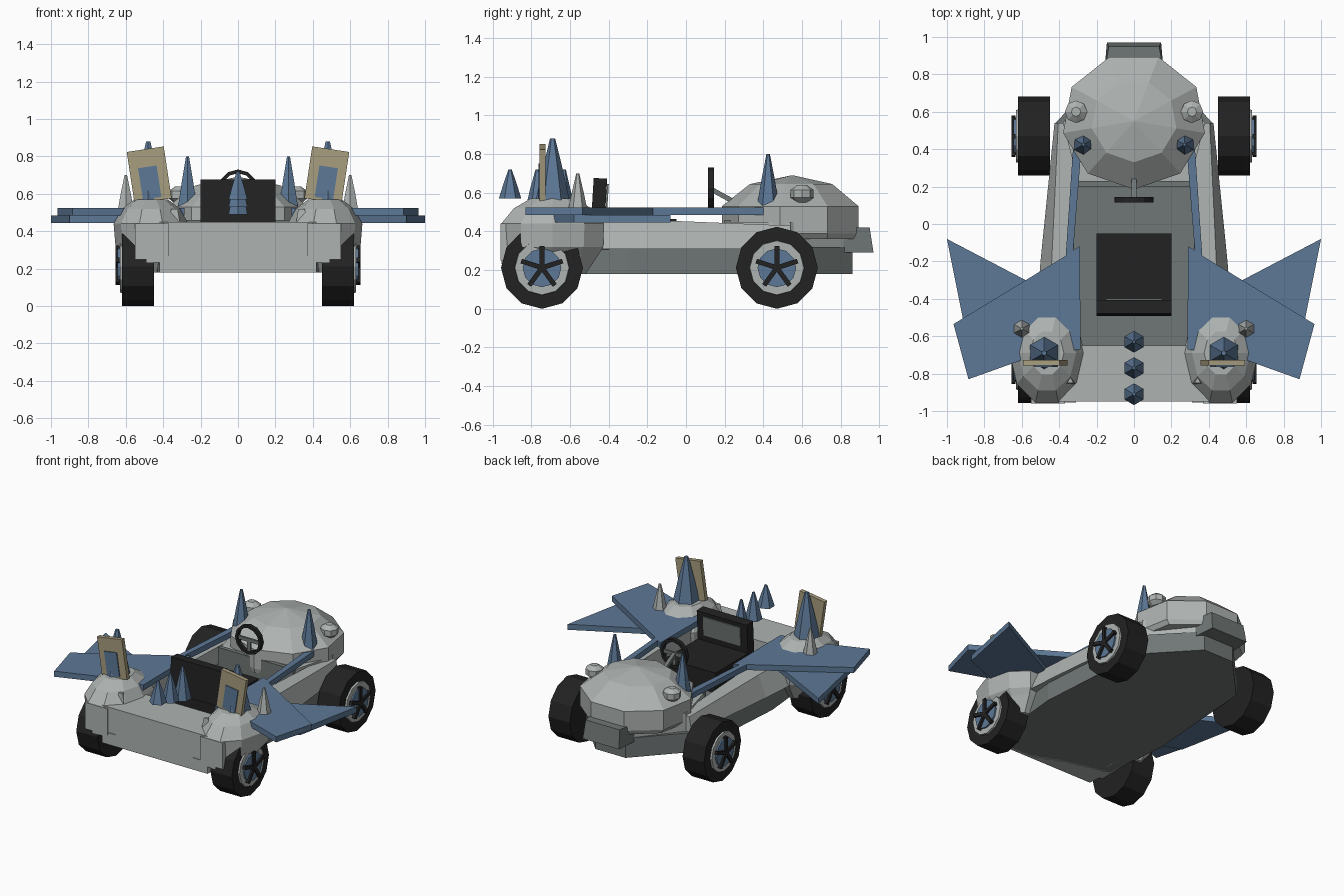
import bpy, bmesh, math
from mathutils import Matrix, Vector

if "Cube" in bpy.data.objects:
    bpy.data.objects.remove(bpy.data.objects["Cube"])


def material(name, rgb):
    m = bpy.data.materials.new(name)
    m.diffuse_color = (*rgb, 1)
    m.use_nodes = True
    m.node_tree.nodes["Principled BSDF"].inputs["Base Color"].default_value = m.diffuse_color
    return m


LIGHT = material("light grey", (0.42, 0.45, 0.44))
DARK = material("dark grey", (0.16, 0.185, 0.18))
BLUE = material("steel blue", (0.11, 0.19, 0.31))
BLACK = material("black", (0.016, 0.016, 0.016))
TAN = material("tan", (0.39, 0.34, 0.21))


def finish(name, bm, mat):
    bmesh.ops.recalc_face_normals(bm, faces=bm.faces)
    me = bpy.data.meshes.new(name)
    bm.to_mesh(me)
    bm.free()
    me.materials.append(mat)
    ob = bpy.data.objects.new(name, me)
    bpy.context.collection.objects.link(ob)
    return ob


def loft(name, rings, mat):
    """Skin a closed solid through rings of points."""
    bm = bmesh.new()
    rows = [[bm.verts.new(p) for p in r] for r in rings]
    n = len(rows[0])
    for a, b in zip(rows, rows[1:]):
        for i in range(n):
            j = (i + 1) % n
            bm.faces.new((a[i], a[j], b[j], b[i]))
    bm.faces.new(rows[0])
    bm.faces.new(rows[-1])
    return finish(name, bm, mat)


def ring(cx, cy, z, rx, ry, n, start=90):
    angles = [math.radians(start + 360 * i / n) for i in range(n)]
    return [(cx + rx * math.cos(a), cy + ry * math.sin(a), z) for a in angles]


def dome(name, cx, cy, profile, n, mat, start=90):
    return loft(name, [ring(cx, cy, z, rx, ry, n, start) for z, rx, ry in profile], mat)


def disc(name, cy, cz, profile, n, mat):
    """Solid of revolution around an x axis; profile is (x, radius)."""
    return loft(name, [[(x, cy + q[0], cz + q[1]) for q in ring(0, 0, 0, r, r, n)]
                       for x, r in profile], mat)


def prism(name, pts, z0, z1, mat):
    return loft(name, [[(x, y, z) for x, y in pts] for z in (z0, z1)], mat)


def box(name, c, s, mat, rot=0, axis='X'):
    bm = bmesh.new()
    bmesh.ops.create_cube(bm, size=1)
    M = Matrix.Translation(c) @ Matrix.Rotation(rot, 4, axis) @ Matrix.Diagonal((*s, 1))
    bmesh.ops.transform(bm, matrix=M, verts=bm.verts)
    return finish(name, bm, mat)


def both(half):
    return half + [(-x, y) for x, y in reversed(half)]


def spike(name, x, y, z0, z1, r, mat):
    h = z1 - z0
    return dome(name, x, y, [(z0, r, r), (z0 + 0.5 * h, r * 0.6, r * 0.6),
                             (z1, r * 0.15, r * 0.15)], 6, mat)


# floor pan, front deck and rear cowl base
prism("floor_pan", both([(0.12, 0.86), (0.42, 0.54), (0.48, -0.3), (0.42, -0.93)]), 0.18, 0.32, DARK)
prism("front_deck", both([(0.45, -0.65), (0.42, -0.95)]), 0.18, 0.45, LIGHT)
prism("cowl_base", both([(0.3, 0.23), (0.38, 0.54), (0.12, 0.86)]), 0.3, 0.45, LIGHT)
box("dashboard", (0, 0.215, 0.39), (0.6, 0.03, 0.14), DARK)

# rear cowl dome
dome("rear_cowl", 0, 0.55, [(0.36, 0.36, 0.36), (0.39, 0.385, 0.365), (0.53, 0.385, 0.365),
                            (0.645, 0.23, 0.22), (0.69, 0.005, 0.005)], 9, LIGHT, start=-90)

# rear bumper wedge
loft("rear_bumper", [[(-w, y0, z), (w, y0, z), (w2, y1, z), (-w2, y1, z)]
                     for z, w, w2, y0, y1 in ((0.29, 0.16, 0.145, 0.8, 0.97),
                                              (0.42, 0.16, 0.135, 0.8, 0.95))], DARK)

# seat with inset back panel
box("seat_cushion", (0, -0.24, 0.39), (0.4, 0.38, 0.15), BLACK)
box("seat_back", (0, -0.45, 0.55), (0.4, 0.07, 0.25), BLACK, -0.06)
box("seat_panel", (0, -0.408, 0.575), (0.3, 0.009, 0.14), DARK, -0.06)

# steering wheel: ring, spoke and column
bm = bmesh.new()
rows = []
for i in range(12):
    a = 2 * math.pi * i / 12
    rows.append([bm.verts.new((r * math.cos(a), y, 0.625 + r * math.sin(a)))
                 for r, y in ((0.085, 0.115), (0.105, 0.115), (0.105, 0.145), (0.085, 0.145))])
for i in range(12):
    for j in range(4):
        a, b, k = rows[i], rows[(i + 1) % 12], (j + 1) % 4
        bm.faces.new((a[j], a[k], b[k], b[j]))
finish("steering_ring", bm, BLACK)
box("steering_spoke", (0, 0.13, 0.62), (0.18, 0.015, 0.025), DARK)
box("steering_spoke_lower", (0, 0.13, 0.58), (0.025, 0.015, 0.1), DARK)
box("steering_column", (0, 0.2, 0.58), (0.025, 0.16, 0.025), DARK, -0.5)

# row of spikes on the front deck
for y, z in ((-0.91, 0.57), (-0.77, 0.53), (-0.63, 0.49)):
    spike("deck_spike", 0, y, z, 0.72, 0.058, BLUE)

for s in (-1, 1):
    # side rail, leaning inward
    loft("side_rail", [[(s * x, y, z) for x, z in sec] for y, sec in (
        (-0.6, ((0.32, 0.3), (0.53, 0.31), (0.46, 0.47), (0.32, 0.47))),
        (-0.2, ((0.32, 0.3), (0.5, 0.31), (0.44, 0.46), (0.32, 0.46))),
        (0.54, ((0.33, 0.3), (0.425, 0.31), (0.405, 0.43), (0.33, 0.43))))], LIGHT)

    # upper and lower wing blades
    prism("upper_wing", [(s * x, y) for x, y in (
        (0.28, 0.42), (0.325, 0.42), (0.365, -0.17), (0.965, -0.535), (0.885, -0.83),
        (0.55, -0.71), (0.285, -0.67), (0.29, -0.12), (0.325, -0.14))], 0.485, 0.525, BLUE)
    prism("lower_wing", [(s * x, y) for x, y in (
        (1.0, -0.08), (0.9, -0.58), (0.42, -0.77), (0.35, -0.42))], 0.445, 0.485, BLUE)

    # front mudguard with headlamp panel and fin
    dome("mudguard", s * 0.465, -0.69, [(0.18, 0.1, 0.18), (0.28, 0.155, 0.25), (0.32, 0.19, 0.275),
         (0.44, 0.2, 0.28), (0.52, 0.155, 0.21), (0.57, 0.09, 0.12)], 10, LIGHT, start=72)
    box("headlamp_panel", (s * 0.46, -0.92, 0.345), (0.18, 0.08, 0.19), LIGHT)
    box("guard_foot", (s * 0.4, -0.93, 0.25), (0.18, 0.05, 0.035), LIGHT)
    dome("guard_fin", s * 0.34, -0.84, [(0.44, 0.035, 0.035), (0.52, 0.02, 0.02)], 3, LIGHT)

    # spikes and rear lamps
    spike("guard_spike", s * 0.48, -0.69, 0.55, 0.88, 0.09, BLUE)
    spike("side_spike", s * 0.6, -0.56, 0.5, 0.7, 0.052, LIGHT)
    spike("cowl_spike", s * 0.27, 0.425, 0.52, 0.8, 0.06, BLUE)
    dome("rear_lamp", s * 0.31, 0.6, [(0.55, 0.03, 0.03), (0.575, 0.06, 0.06), (0.615, 0.06, 0.06),
                                      (0.64, 0.025, 0.025)], 8, LIGHT)

    # tilted tan plate with blue patch
    box("sign_plate", (s * 0.475, -0.742, 0.7), (0.2, 0.03, 0.28), TAN, s * 0.15, 'Y')
    box("sign_patch", (s * 0.472, -0.76, 0.66), (0.1, 0.008, 0.17), BLUE, s * 0.15, 'Y')

    # wheels: tyre, rim, hub, five spokes
    for y in (-0.745, 0.47):
        disc("tyre", y, 0.212, [(s * 0.45, 0.212), (s * 0.62, 0.212)], 12, BLACK)
        disc("rim", y, 0.212, [(s * 0.6, 0.145), (s * 0.632, 0.14)], 12, LIGHT)
        disc("hub", y, 0.212, [(s * 0.62, 0.1), (s * 0.643, 0.1)], 12, BLUE)
        for k in range(5):
            a = 2 * math.pi * k / 5
            mid = Vector((s * 0.645, y + 0.055 * math.sin(a), 0.212 + 0.055 * math.cos(a)))
            box("wheel_spoke", mid, (0.022, 0.025, 0.115), BLACK, -a)
